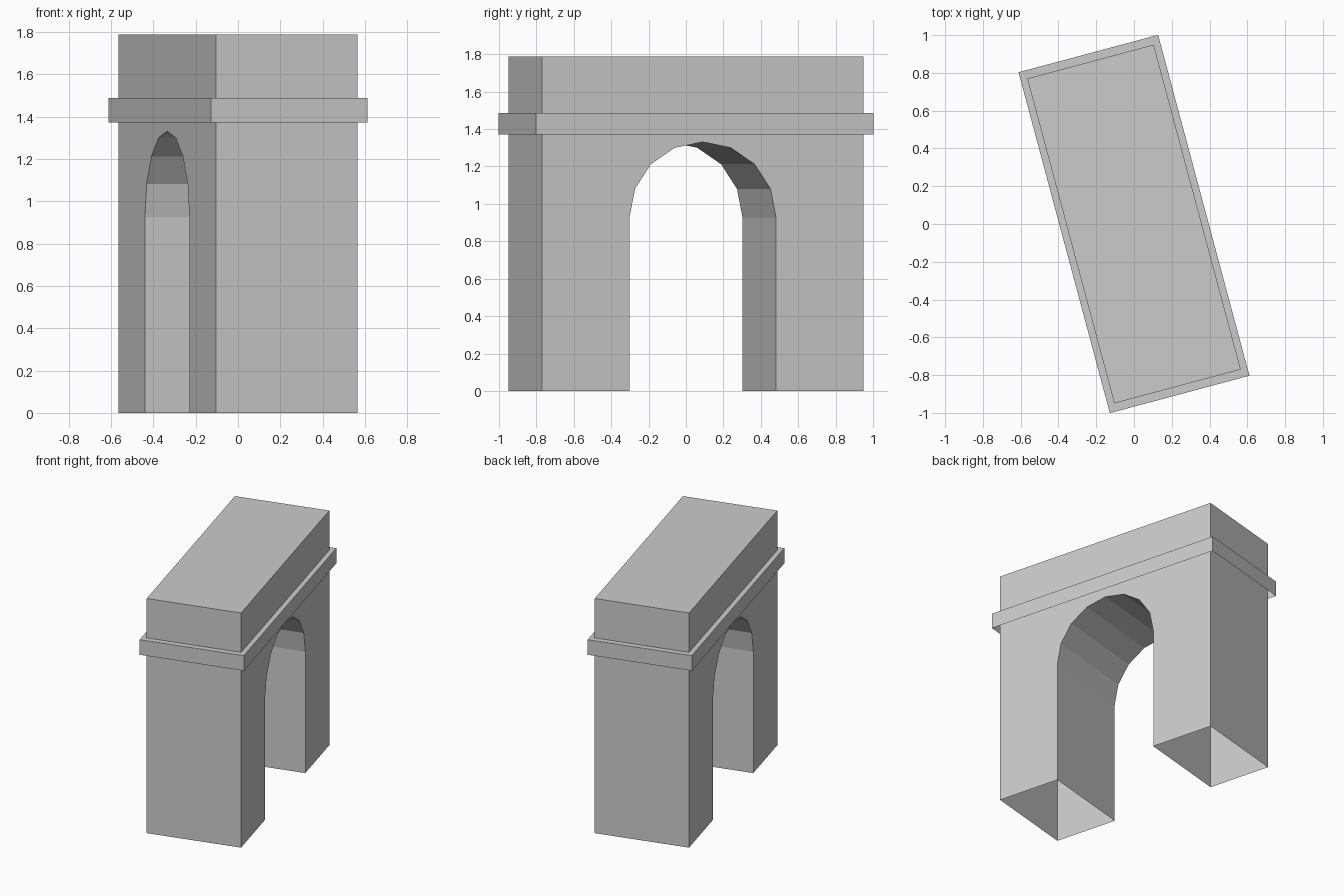
import bpy
import bmesh
from math import radians, pi, sin, cos

if "Cube" in bpy.data.objects:
    bpy.data.objects.remove(bpy.data.objects["Cube"], do_unlink=True)

TURN = radians(15)
DEPTH, LENGTH, HEIGHT = 0.693, 1.78, 1.787
RADIUS, SPRING, SEGMENTS = 0.406, 0.925, 8
BAND_DEPTH, BAND_LENGTH = 0.765, 1.868
BAND_LOW, BAND_HIGH = 1.372, 1.487

stone = bpy.data.materials.new("grey stone")
stone.use_nodes = True
colour = (0.6, 0.6, 0.6, 1)
stone.diffuse_color = colour
stone.node_tree.nodes["Principled BSDF"].inputs["Base Color"].default_value = colour


def open_prism(name, profile, depth):
    """Extrude a y-z profile along x, leaving its lowest sides open."""
    bm = bmesh.new()
    low = min(z for _, z in profile)
    near, far = [[bm.verts.new((x, y, z)) for y, z in profile]
                 for x in (depth / 2, -depth / 2)]
    bm.faces.new(near)
    bm.faces.new(far[::-1])
    for i in range(len(profile)):
        j = (i + 1) % len(profile)
        if profile[i][1] > low or profile[j][1] > low:
            bm.faces.new((near[j], near[i], far[i], far[j]))
    mesh = bpy.data.meshes.new(name)
    bm.to_mesh(mesh)
    bm.free()
    mesh.materials.append(stone)
    obj = bpy.data.objects.new(name, mesh)
    obj.rotation_euler.z = TURN
    bpy.context.collection.objects.link(obj)
    return obj


# Gateway walls with a round-headed opening, counter-clockwise seen from +x
half = LENGTH / 2
arch = [(-RADIUS * cos(pi * i / SEGMENTS), SPRING + RADIUS * sin(pi * i / SEGMENTS))
        for i in range(SEGMENTS + 1)]
walls = [(half, 0), (half, HEIGHT), (-half, HEIGHT), (-half, 0), (-RADIUS, 0)]
open_prism("arch_body", walls + arch + [(RADIUS, 0)], DEPTH)

# Projecting band above the opening
half = BAND_LENGTH / 2
band = [(half, BAND_LOW), (half, BAND_HIGH), (-half, BAND_HIGH), (-half, BAND_LOW)]
open_prism("cornice_band", band, BAND_DEPTH)
